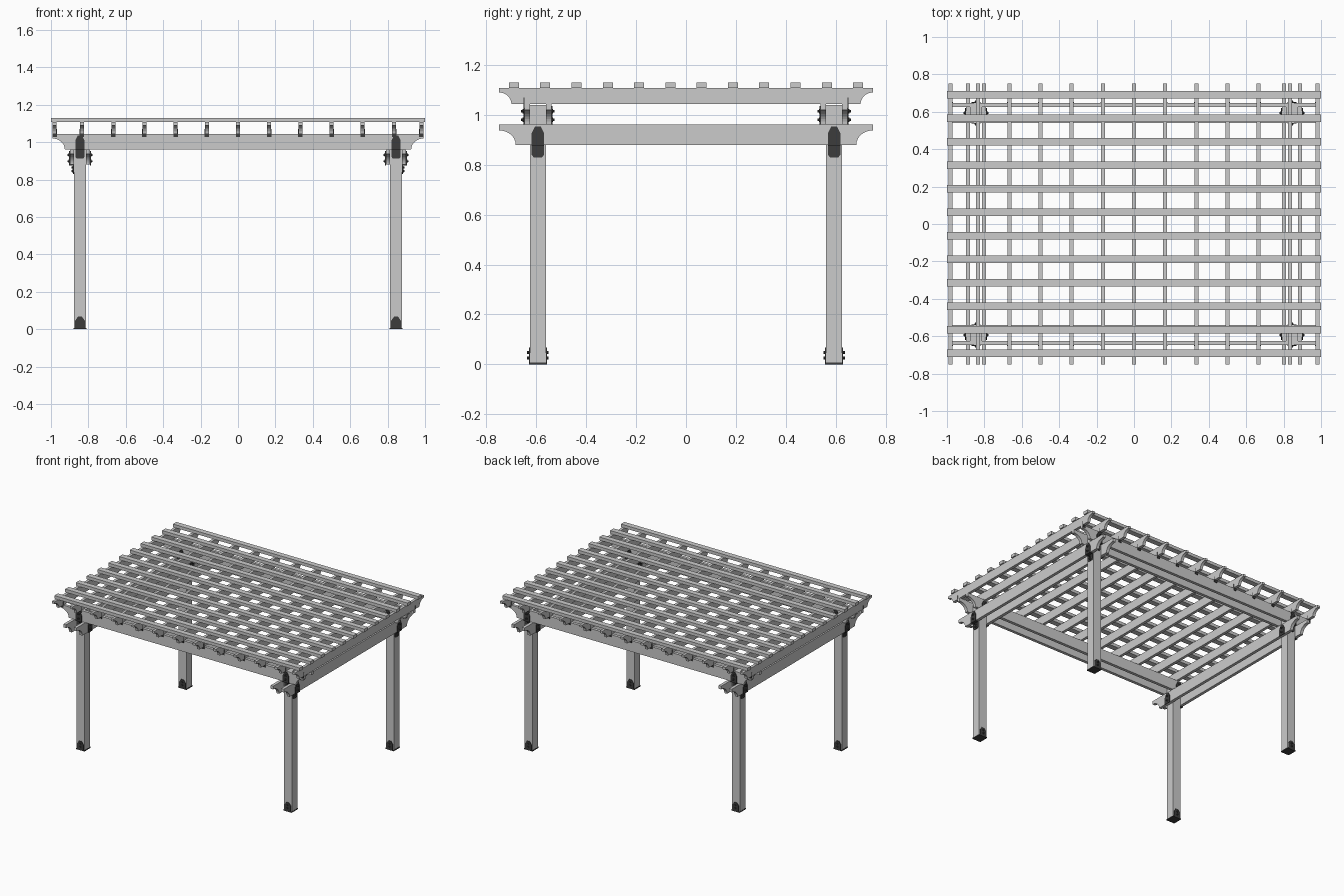
import bpy, bmesh, math

if "Cube" in bpy.data.objects:
    bpy.data.objects.remove(bpy.data.objects["Cube"])

PX, PY, HALF, T = 0.845, 0.594, 0.032, 0.022   # post centres, post half width, timber thickness
Z1, Z2, Z3, Z4 = 0.88, 0.962, 1.043, 1.107     # lower beam, upper beam, rafter, slat undersides

dark = bpy.data.materials.new("dark_metal")
dark.diffuse_color = (0.045, 0.045, 0.045, 1)
dark.use_nodes = True
dark.node_tree.nodes["Principled BSDF"].inputs["Base Color"].default_value = dark.diffuse_color


def prism(bm, axis, pts, w0, w1):
    """Extrude an outline (u, z) from w0 to w1; u runs along the given axis."""
    def place(u, z, w):
        return (u, w, z) if axis == 'x' else (w, u, z)
    a = [bm.verts.new(place(u, z, w0)) for u, z in pts]
    b = [bm.verts.new(place(u, z, w1)) for u, z in pts]
    bm.faces.new(a)
    bm.faces.new(b[::-1])
    n = len(pts)
    for i in range(n):
        j = (i + 1) % n
        bm.faces.new((a[i], b[i], b[j], a[j]))


def rect(u0, u1, z0, z1):
    return [(u0, z0), (u1, z0), (u1, z1), (u0, z1)]


def disc(u, z, r, n=8):
    return [(u + r * math.cos(2 * math.pi * i / n), z + r * math.sin(2 * math.pi * i / n))
            for i in range(n)]


def finish(name, bm, mat=None):
    bmesh.ops.recalc_face_normals(bm, faces=bm.faces[:])
    me = bpy.data.meshes.new(name)
    bm.to_mesh(me)
    bm.free()
    ob = bpy.data.objects.new(name, me)
    bpy.context.collection.objects.link(ob)
    if mat:
        me.materials.append(mat)
    return ob


def coved(half, z0, z1, ru, rz, n=8):
    """Board outline with a concave quarter-round cut under each end."""
    arc = [(half - ru * math.cos(t), z0 + rz * math.sin(t))
           for t in (math.pi / 2 * i / n for i in range(n + 1))]
    right = arc + [(half, z1)]
    return right + [(-u, z) for u, z in reversed(right)]


def board(name, axis, outline, w, t):
    bm = bmesh.new()
    prism(bm, axis, outline, w - t / 2, w + t / 2)
    finish(name, bm)


def bracket(name, axis, cu, cw, sign, z_beam, outer):
    """Pointed bolted plate on a beam face; outer ones step in to the post below."""
    bm = bmesh.new()
    face, post = HALF + T, HALF

    def w(d):
        return cw + sign * d
    top, h = z_beam + 0.074, 0.025
    prism(bm, axis, [(cu - h, z_beam - 0.004), (cu + h, z_beam - 0.004), (cu + h, top - 0.028),
                     (cu + 0.011, top), (cu - 0.011, top), (cu - h, top - 0.028)],
          w(face), w(face + 0.004))
    bolts = [(z_beam + 0.018, face), (z_beam + 0.052, face)]
    if outer:
        prism(bm, axis, rect(cu - h, cu + h, z_beam - 0.004, z_beam), w(post), w(face + 0.004))
        low = z_beam - 0.05
        prism(bm, axis, [(cu - h + 0.008, low), (cu + h - 0.008, low), (cu + h, low + 0.01),
                         (cu + h, z_beam), (cu - h, z_beam), (cu - h, low + 0.01)],
              w(post), w(post + 0.004))
        bolts += [(low + 0.015, post), (low + 0.034, post)]
    for z, d in bolts:
        prism(bm, axis, disc(cu, z, 0.009), w(d + 0.004), w(d + 0.007))
        prism(bm, axis, disc(cu, z, 0.005), w(d + 0.007), w(d + 0.013))
    finish(name, bm, dark)


# Posts with metal feet and beam brackets
for sx in (-1, 1):
    for sy in (-1, 1):
        tag = ("front" if sy < 0 else "back") + ("_left" if sx < 0 else "_right")
        cx, cy = sx * PX, sy * PY
        board(tag + "_post", 'x', rect(cx - HALF, cx + HALF, 0.006, Z3 - 0.003), cy, 2 * HALF)

        bm = bmesh.new()
        prism(bm, 'x', rect(cx - 0.034, cx + 0.034, 0, 0.007), cy - 0.036, cy + 0.036)
        for s in (-1, 1):
            prism(bm, 'x', [(cx - 0.026, 0), (cx + 0.026, 0), (cx + 0.026, 0.045),
                            (cx + 0.011, 0.067), (cx - 0.011, 0.067), (cx - 0.026, 0.045)],
                  cy + s * HALF, cy + s * 0.036)
            for z in (0.025, 0.047):
                prism(bm, 'x', disc(cx, z, 0.006), cy + s * 0.036, cy + s * 0.043)
        finish(tag + "_post_foot", bm, dark)

        for s in (-1, 1):
            side = "_outer" if s > 0 else "_inner"
            bracket(tag + "_upper_bracket" + side, 'x', cx, cy, s * sy, Z2, s > 0)
            bracket(tag + "_lower_bracket" + side, 'y', cy, cx, s * sx, Z1, s > 0)

# Paired beams gripping the posts
for s in (-1, 1):
    for k, off in (("outer", 1), ("inner", -1)):
        d = off * (HALF + T / 2)
        board(f"lower_beam_{'left' if s < 0 else 'right'}_{k}", 'y',
              coved(0.75, Z1, Z2, 0.067, 0.058), s * (PX + d), T)
        board(f"upper_beam_{'front' if s < 0 else 'back'}_{k}", 'x',
              coved(0.993, Z2, Z3, 0.067, 0.058), s * (PY + d), T)

# Rafters with small clips on the outer beams
rafter_x = [-0.98, -0.835] + [i / 6 for i in range(-4, 5)] + [0.835, 0.98]
for i, x in enumerate(rafter_x):
    board(f"rafter_{i + 1}", 'y', coved(0.75, Z3, Z4, 0.05, 0.047), x, 0.021)
    bm = bmesh.new()
    for s in (-1, 1):
        y = s * (PY + HALF + T)
        prism(bm, 'x', rect(x - 0.012, x + 0.012, 1.027, 1.07), y, y + s * 0.004)
    finish(f"rafter_clips_{i + 1}", bm, dark)

# Top slats
for i in range(12):
    y = -0.69 + 1.38 * i / 11
    board(f"slat_{i + 1}", 'x', rect(-1, 1, Z4, 1.13), y, 0.04)
